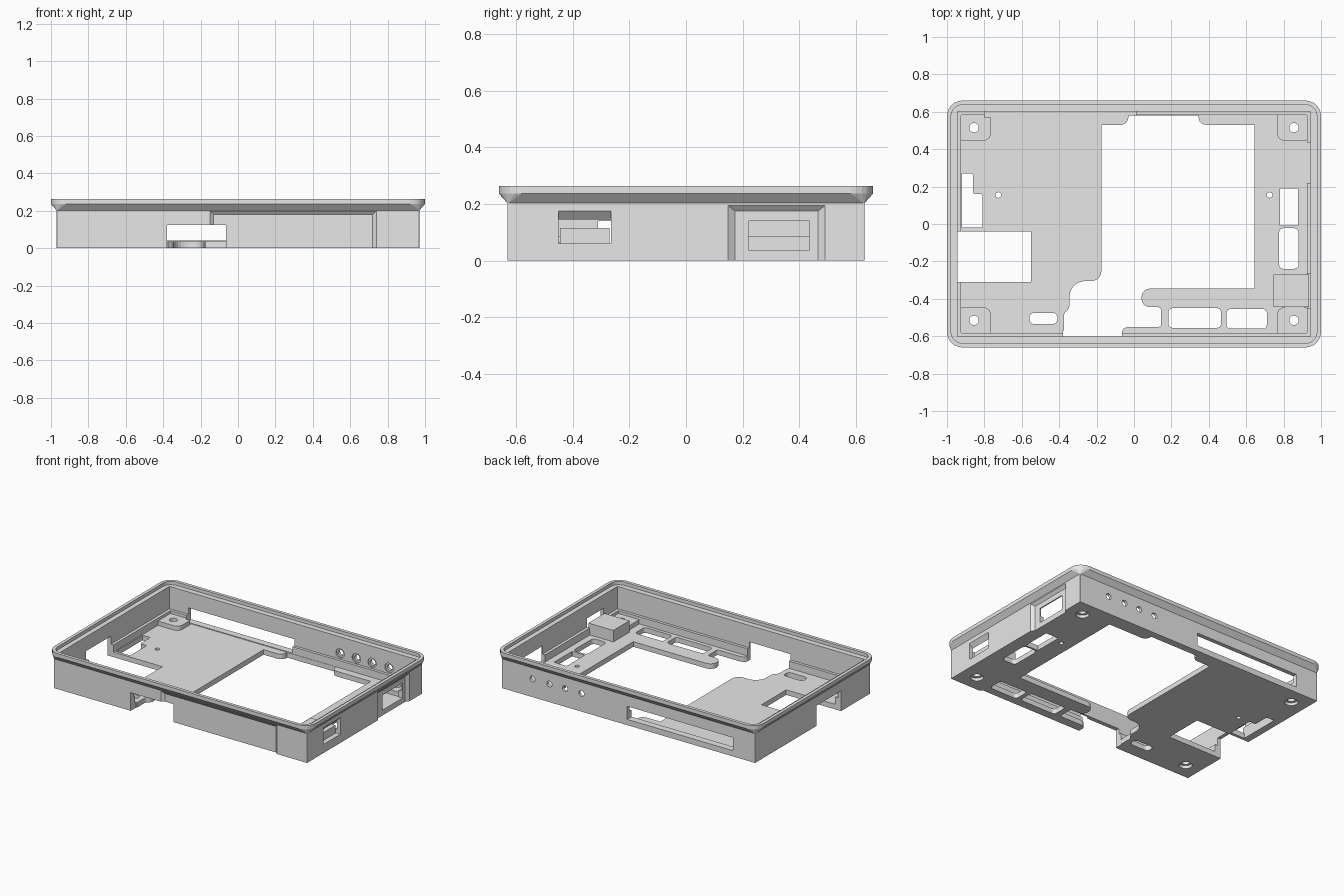
import bpy, bmesh, math
from mathutils import Vector

cube = bpy.data.objects.get("Cube")
if cube:
    bpy.data.objects.remove(cube, do_unlink=True)

GREY = (0.8, 0.8, 0.8, 1)
mat = bpy.data.materials.new("light_grey")
mat.use_nodes = True
mat.diffuse_color = GREY
next(n for n in mat.node_tree.nodes if n.type == 'BSDF_PRINCIPLED').inputs["Base Color"].default_value = GREY


def outline(pts, n=6):
    """Closed outline from (x, y, corner radius) points."""
    out = []
    for i, (x, y, r) in enumerate(pts):
        p = Vector((x, y))
        if r == 0:
            out.append(p)
            continue
        a = p + (Vector(pts[i - 1][:2]) - p).normalized() * r
        b = p + (Vector(pts[(i + 1) % len(pts)][:2]) - p).normalized() * r
        for k in range(n + 1):
            t = k / n
            out.append(a * (1 - t) ** 2 + p * 1.6 * t * (1 - t) + (a + b) * 0.2 * t * (1 - t) + b * t * t)
    return out


def rect(x0, x1, y0, y1, r=0):
    return outline([(x0, y0, r), (x1, y0, r), (x1, y1, r), (x0, y1, r)])


def loft(name, rings):
    """Capped solid through rings of 3D points."""
    bm = bmesh.new()
    loops = [[bm.verts.new(p) for p in ring] for ring in rings]
    bm.faces.new(loops[0])
    bm.faces.new(loops[-1])
    for a, b in zip(loops, loops[1:]):
        for i in range(len(a)):
            bm.faces.new((a[i - 1], a[i], b[i], b[i - 1]))
    bmesh.ops.recalc_face_normals(bm, faces=bm.faces)
    me = bpy.data.meshes.new(name)
    bm.to_mesh(me)
    bm.free()
    me.materials.append(mat)
    ob = bpy.data.objects.new(name, me)
    bpy.context.collection.objects.link(ob)
    return ob


def prism(name, pts, z0, z1):
    return loft(name, [[(p.x, p.y, z) for p in pts] for z in (z0, z1)])


def stack(name, levels):
    """Rounded rectangles stacked by (half x, half y, radius, z)."""
    return loft(name, [[(p.x, p.y, z) for p in rect(-hx, hx, -hy, hy, r)] for hx, hy, r, z in levels])


def cylinder(loc, r, depth, rot=(0, 0, 0)):
    bpy.ops.mesh.primitive_cylinder_add(vertices=24, radius=r, depth=depth, location=loc, rotation=rot)
    ob = bpy.context.object
    ob.data.materials.append(mat)
    return ob


def combine(target, tool, op='DIFFERENCE'):
    m = target.modifiers.new("bool", 'BOOLEAN')
    m.operation, m.solver, m.object = op, 'EXACT', tool
    bpy.context.view_layer.objects.active = target
    bpy.ops.object.modifier_apply(modifier=m.name)
    bpy.data.objects.remove(tool, do_unlink=True)


# Tray with flared rounded rim, hollowed with stepped walls and a lid ledge
tray = stack("tray", [(.97, .63, .004, 0), (.97, .63, .004, .203),
                      (1, .66, .08, .237), (1, .66, .08, .263)])
combine(tray, stack("cavity", [(.925, .582, .004, .035), (.925, .582, .004, .085),
                               (.945, .601, .004, .085), (.945, .601, .004, .24),
                               (.978, .638, .06, .24), (.978, .638, .06, .3)]))

# Raised corner pads with countersunk screw holes
for sx in (-1, 1):
    for sy in (-1, 1):
        xs, ys = sorted((sx * .765, sx * .95)), sorted((sy * .445, sy * .61))
        combine(tray, prism("pad", rect(*xs, *ys, .04), .015, .065), 'UNION')
for sx in (-1, 1):
    for sy in (-1, 1):
        loc = (sx * .855, sy * .515, 0)
        combine(tray, cylinder(loc, .025, .3))
        combine(tray, cylinder(loc, .042, .04))
    combine(tray, cylinder((sx * .725, .155, 0), .015, .3))

# Large floor opening
opening = outline([
    (-.03, .58, 0), (-.03, .53, .04), (-.175, .53, 0), (-.175, -.305, .05),
    (-.345, -.305, .08), (-.345, -.455, .02), (-.375, -.475, .015), (-.375, -.6, 0),
    (-.07, -.6, 0), (-.065, -.55, .035), (.145, -.55, .015), (.145, -.445, .015),
    (.04, -.445, .045), (.04, -.345, .045), (.645, -.345, 0), (.645, .53, 0),
    (.345, .53, .04), (.345, .58, 0)])
combine(tray, prism("cut", opening, -.1, .05))

# Smaller floor openings
step_cut = outline([(-.92, .27, 0), (-.92, -.02, 0), (-.81, -.02, 0),
                    (-.81, .16, .01), (-.86, .16, .01), (-.86, .27, .01)])
slots = [rect(-.56, -.41, -.535, -.475, .025), rect(.185, .465, -.555, -.45, .02),
         rect(.495, .71, -.56, -.455, .02), rect(.78, .878, -.008, .19, .005),
         rect(.775, .88, -.24, -.022, .025)]
for pts in [step_cut] + slots:
    combine(tray, prism("cut", pts, -.1, .05))

# Notches through the front and right-hand walls, long slot in the back wall
combine(tray, prism("cut", rect(-.38, -.065, -.8, -.57), -.1, .125))
combine(tray, prism("cut", rect(-1.2, -.55, -.31, -.04), -.1, .14))
combine(tray, prism("cut", rect(-.8, .01, .57, .8), .04, .13))

# Bevelled recess in the front wall
front = [(-.8, -.15, .74, .2), (-.63, -.15, .74, .2), (-.614, -.13, .72, .18)]
combine(tray, loft("cut", [[(a, y, -.1), (b, y, -.1), (b, y, h), (a, y, h)] for y, a, b, h in front]))

# Bevelled recess and port in the side wall
side = [(1.2, .148, .49, .195), (.97, .148, .49, .195), (.953, .172, .466, .175)]
combine(tray, loft("cut", [[(x, a, -.1), (x, b, -.1), (x, b, h), (x, a, h)] for x, a, b, h in side]))
combine(tray, prism("cut", rect(.9, 1.2, .22, .435), .037, .14))

# Second side port with a sloped top
port = [(1.2, .175), (.97, .175), (.94, .14), (.9, .14)]
combine(tray, loft("cut", [[(x, -.45, .06), (x, -.265, .06), (x, -.265, h), (x, -.45, h)] for x, h in port]))

# Row of round holes in the back wall with wider pockets inside
for x in (.36, .485, .605, .735):
    combine(tray, cylinder((x, .62, .125), .02, .2, (math.pi / 2, 0, 0)))
    combine(tray, cylinder((x, .59, .125), .032, .04, (math.pi / 2, 0, 0)))

# Solid block behind the sloped port
prism("port_block", rect(.745, .936, -.445, -.27), .02, .115)
